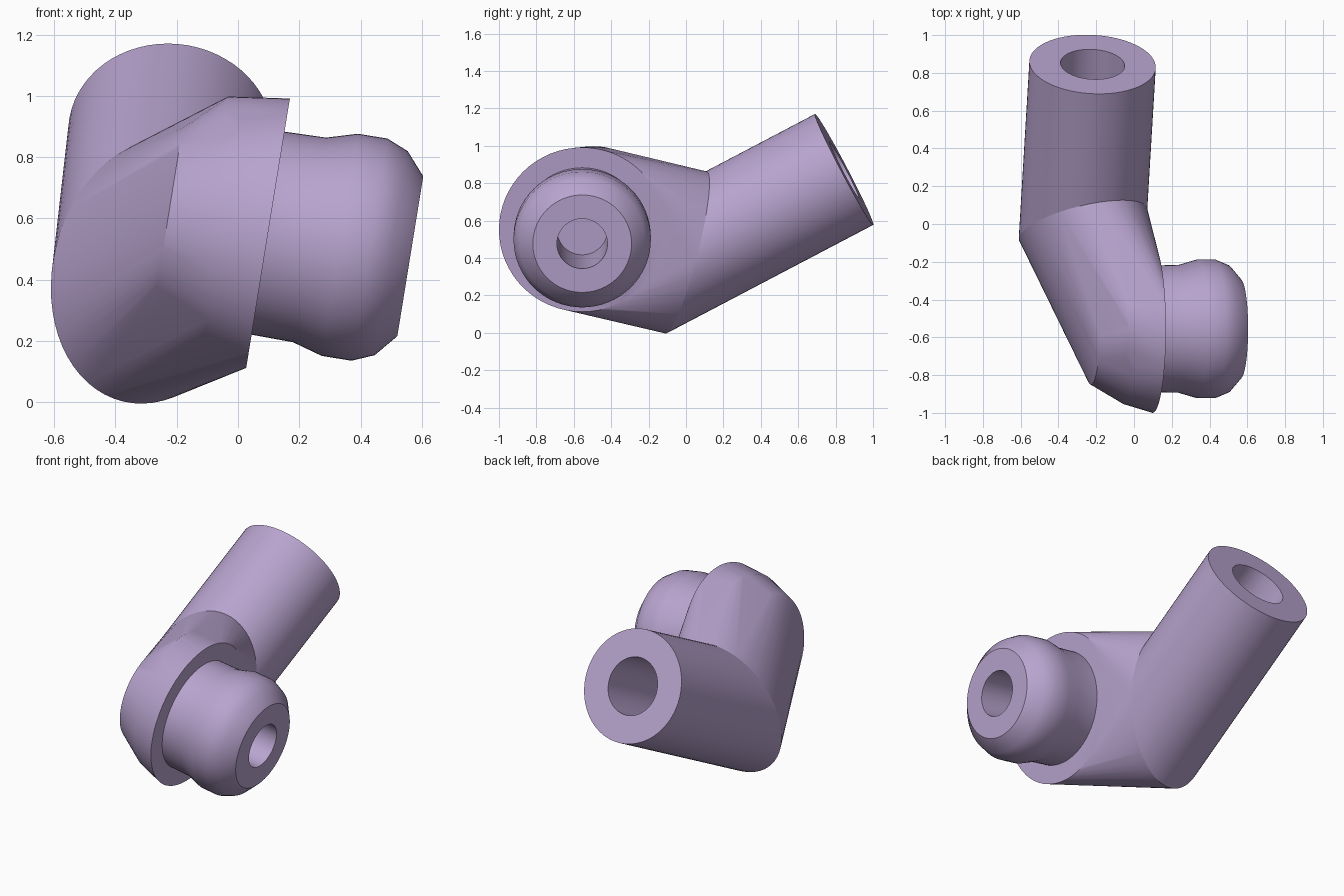
import bpy, bmesh, math
from mathutils import Vector

if "Cube" in bpy.data.objects:
    bpy.data.objects.remove(bpy.data.objects["Cube"])

SIDES = 64
TUBE_DIR = Vector((0.053, 0.884, 0.464)).normalized()
STUB_DIR = Vector((0.987, 0.0, -0.16)).normalized()
BEND = Vector((-0.27, 0, 0.43))              # where the tube axis meets the elbow
MITRE = Vector((-0.19, 1, -0.23))            # normal of the mitre plane
FLANGE = Vector((0.098, -0.555, 0.552))      # centre of the flange face

mat = bpy.data.materials.new("lavender")
mat.use_nodes = True
colour = (0.48, 0.37, 0.62, 1)
mat.diffuse_color = colour
mat.node_tree.nodes["Principled BSDF"].inputs["Base Color"].default_value = colour


def ring(centre, axis, radius):
    """Circle of points around an axis."""
    u = axis.cross(Vector((0, 0, 1))).normalized()
    v = axis.cross(u)
    angles = [math.tau * i / SIDES for i in range(SIDES)]
    return [centre + radius * (u * math.cos(a) + v * math.sin(a)) for a in angles]


def finish(name, bm):
    bmesh.ops.recalc_face_normals(bm, faces=bm.faces)
    mesh = bpy.data.meshes.new(name)
    bm.to_mesh(mesh)
    bm.free()
    obj = bpy.data.objects.new(name, mesh)
    bpy.context.collection.objects.link(obj)
    mesh.materials.append(mat)
    bpy.ops.object.select_all(action='DESELECT')
    obj.select_set(True)
    bpy.context.view_layer.objects.active = obj
    bpy.ops.object.shade_smooth_by_angle(angle=math.radians(30))


def skin(name, rings):
    """Bridge successive rings and close both ends."""
    bm = bmesh.new()
    rows = [[bm.verts.new(p) for p in r] for r in rings]
    for a, b in zip(rows, rows[1:]):
        for i in range(SIDES):
            j = (i + 1) % SIDES
            bm.faces.new((a[i], a[j], b[j], b[i]))
    bm.faces.new(rows[0])
    bm.faces.new(rows[-1])
    finish(name, bm)


# Mitred ring shared by the tube and the elbow
mitre_ring = [p - TUBE_DIR * (MITRE.dot(p - BEND) / MITRE.dot(TUBE_DIR))
              for p in ring(BEND, TUBE_DIR, 0.335)]

# Long tube with a blind bore
end = BEND + TUBE_DIR * 0.956
skin("long_tube", [mitre_ring,
                   ring(end, TUBE_DIR, 0.335),
                   ring(end, TUBE_DIR, 0.17),
                   ring(end - TUBE_DIR * 0.85, TUBE_DIR, 0.17)])

# Rounded elbow body stretched between the mitre and the flange
bm = bmesh.new()
points = list(mitre_ring)
for s, r in [(0, 0.445), (-0.15, 0.40), (-0.33, 0.295)]:
    points += ring(FLANGE + STUB_DIR * s, STUB_DIR, r)
shoulder = FLANGE - STUB_DIR * 0.19 + Vector((0, 0.06, 0.06))
points += ring(shoulder, STUB_DIR, 0.36)
for p in points:
    bm.verts.new(p)
hull = bmesh.ops.convex_hull(bm, input=bm.verts)
bmesh.ops.delete(bm, geom=[v for v in bm.verts if not v.link_faces], context='VERTS')
bmesh.ops.dissolve_limit(bm, angle_limit=0.01, verts=bm.verts, edges=bm.edges)
finish("elbow_body", bm)

# Stub with neck, bulged head and blind bore
profile = [(-0.02, 0.335), (0.137, 0.338), (0.237, 0.367), (0.335, 0.367),
           (0.407, 0.337), (0.47, 0.264), (0.47, 0.135), (0.01, 0.135)]
skin("bulged_stub", [ring(FLANGE + STUB_DIR * s, STUB_DIR, r) for s, r in profile])
